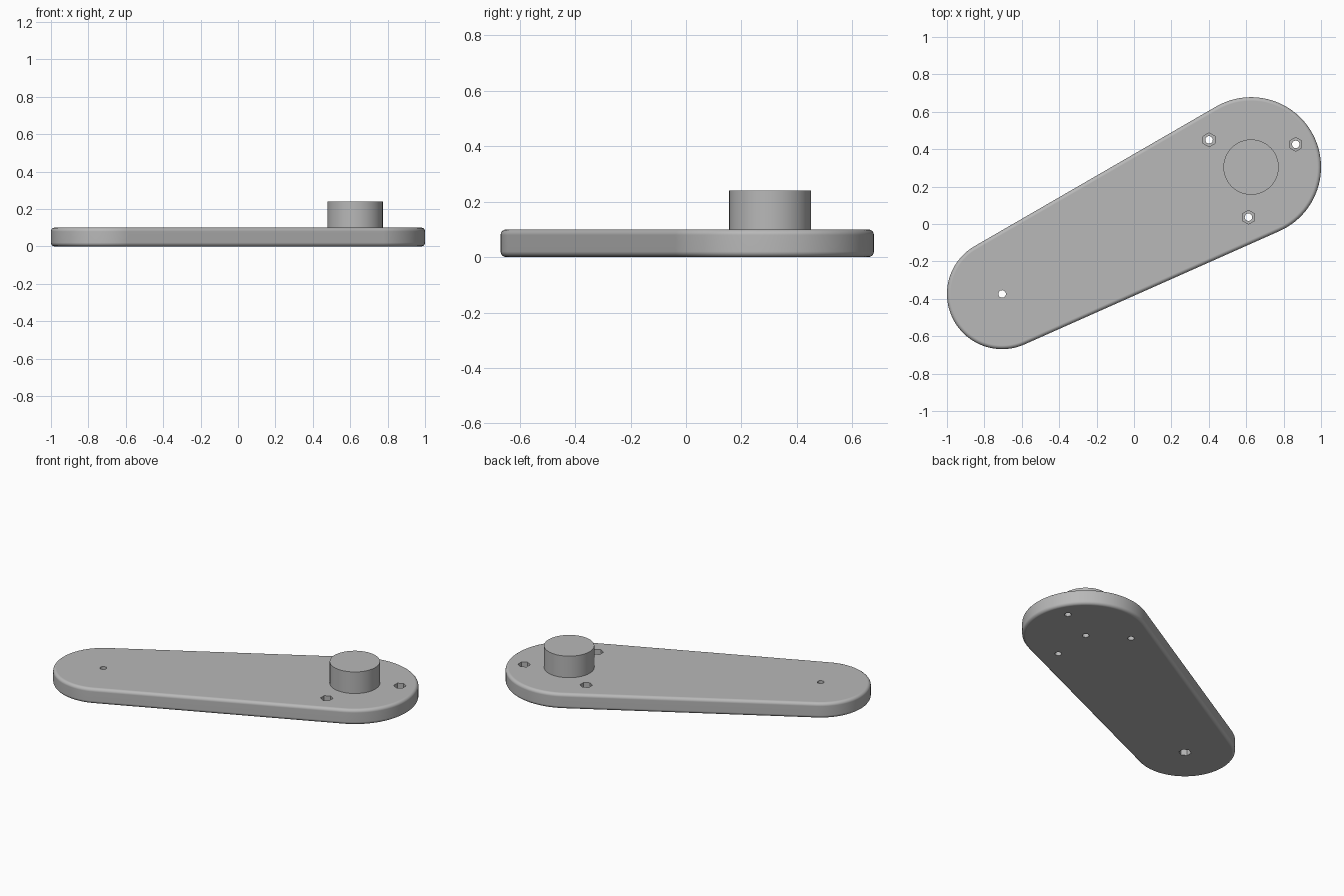
import bpy, bmesh, math
from mathutils import Vector

cube = bpy.data.objects.get("Cube")
if cube:
    bpy.data.objects.remove(cube, do_unlink=True)

BIG, BIG_R = Vector((0.626, 0.304)), 0.374
SMALL, SMALL_R = Vector((-0.705, -0.374)), 0.295
THICK, ROUND = 0.1, 0.02

grey = bpy.data.materials.new("plain grey")
grey.use_nodes = True
colour = (0.48, 0.48, 0.48, 1)
grey.diffuse_color = colour
grey.node_tree.nodes["Principled BSDF"].inputs["Base Color"].default_value = colour


def add_object(name, bm):
    bmesh.ops.recalc_face_normals(bm, faces=bm.faces)
    mesh = bpy.data.meshes.new(name)
    bm.to_mesh(mesh)
    bm.free()
    mesh.materials.append(grey)
    obj = bpy.data.objects.new(name, mesh)
    bpy.context.collection.objects.link(obj)
    return obj


def activate(obj):
    bpy.ops.object.select_all(action='DESELECT')
    obj.select_set(True)
    bpy.context.view_layer.objects.active = obj


def prism(name, centre, radius, z0, z1, sides):
    """Upright prism with a corner pointing along +y."""
    bm = bmesh.new()
    rings = []
    for z in (z0, z1):
        rings.append([bm.verts.new((centre.x + radius * math.sin(math.tau * i / sides),
                                    centre.y + radius * math.cos(math.tau * i / sides), z))
                      for i in range(sides)])
        bm.faces.new(rings[-1])
    for i in range(sides):
        j = (i + 1) % sides
        bm.faces.new((rings[0][i], rings[0][j], rings[1][j], rings[1][i]))
    return add_object(name, bm)


def outline(inset, steps=48):
    """Two round ends joined by straight tangent sides."""
    axis = BIG - SMALL
    heading = math.atan2(axis.y, axis.x)
    spread = math.acos((SMALL_R - BIG_R) / axis.length)
    points = []
    for centre, radius, start, end in ((BIG, BIG_R, -spread, spread),
                                       (SMALL, SMALL_R, spread, math.tau - spread)):
        for i in range(steps + 1):
            a = heading + start + (end - start) * i / steps
            points.append(centre + Vector((math.cos(a), math.sin(a))) * (radius - inset))
    return points


# Arm plate: stacked outlines with rounded top and bottom rims
SEGMENTS = 6
rim = [(ROUND * (1 - math.sin(a)), ROUND * (1 - math.cos(a)))
       for a in (math.pi / 2 * i / SEGMENTS for i in range(SEGMENTS + 1))]
levels = rim + [(inset, THICK - z) for inset, z in reversed(rim)]
bm = bmesh.new()
rings = [[bm.verts.new((p.x, p.y, z)) for p in outline(inset)] for inset, z in levels]
for low, high in zip(rings, rings[1:]):
    for i in range(len(low)):
        j = (i + 1) % len(low)
        bm.faces.new((low[i], low[j], high[j], high[i]))
bm.faces.new(rings[0])
bm.faces.new(rings[-1])
plate = add_object("arm_plate", bm)

# Screw holes: nut pockets on top at the wide end, below at the narrow end
cutters = []
HOLE_R, NUT_R, NUT_DEPTH = 0.02, 0.037, 0.05
for k in range(3):
    a = math.radians(27 + 120 * k)
    spot = BIG + Vector((math.cos(a), math.sin(a))) * 0.268
    cutters.append(prism("screw_cutter", spot, HOLE_R, -0.05, THICK + 0.05, 24))
    cutters.append(prism("nut_cutter", spot, NUT_R, THICK - NUT_DEPTH, THICK + 0.05, 6))
cutters.append(prism("pivot_cutter", SMALL, HOLE_R, -0.05, THICK + 0.05, 24))
cutters.append(prism("pivot_nut_cutter", SMALL, NUT_R, -0.05, NUT_DEPTH, 6))
cutters.append(prism("boss_screw_cutter", BIG, HOLE_R, -0.05, THICK + 0.05, 24))

activate(plate)
for cutter in cutters:
    cutter.hide_render = True
    mod = plate.modifiers.new("hole", 'BOOLEAN')
    mod.operation, mod.solver, mod.object = 'DIFFERENCE', 'EXACT', cutter
    bpy.ops.object.modifier_apply(modifier=mod.name)
    bpy.data.objects.remove(cutter, do_unlink=True)

# Round boss standing on the wide end
boss = prism("round_boss", BIG, 0.148, THICK, 0.24, 48)

for obj in (plate, boss):
    activate(obj)
    bpy.ops.object.shade_smooth_by_angle(angle=math.radians(30))
    weighted = obj.modifiers.new("flat_faces", 'WEIGHTED_NORMAL')
    weighted.keep_sharp = True
